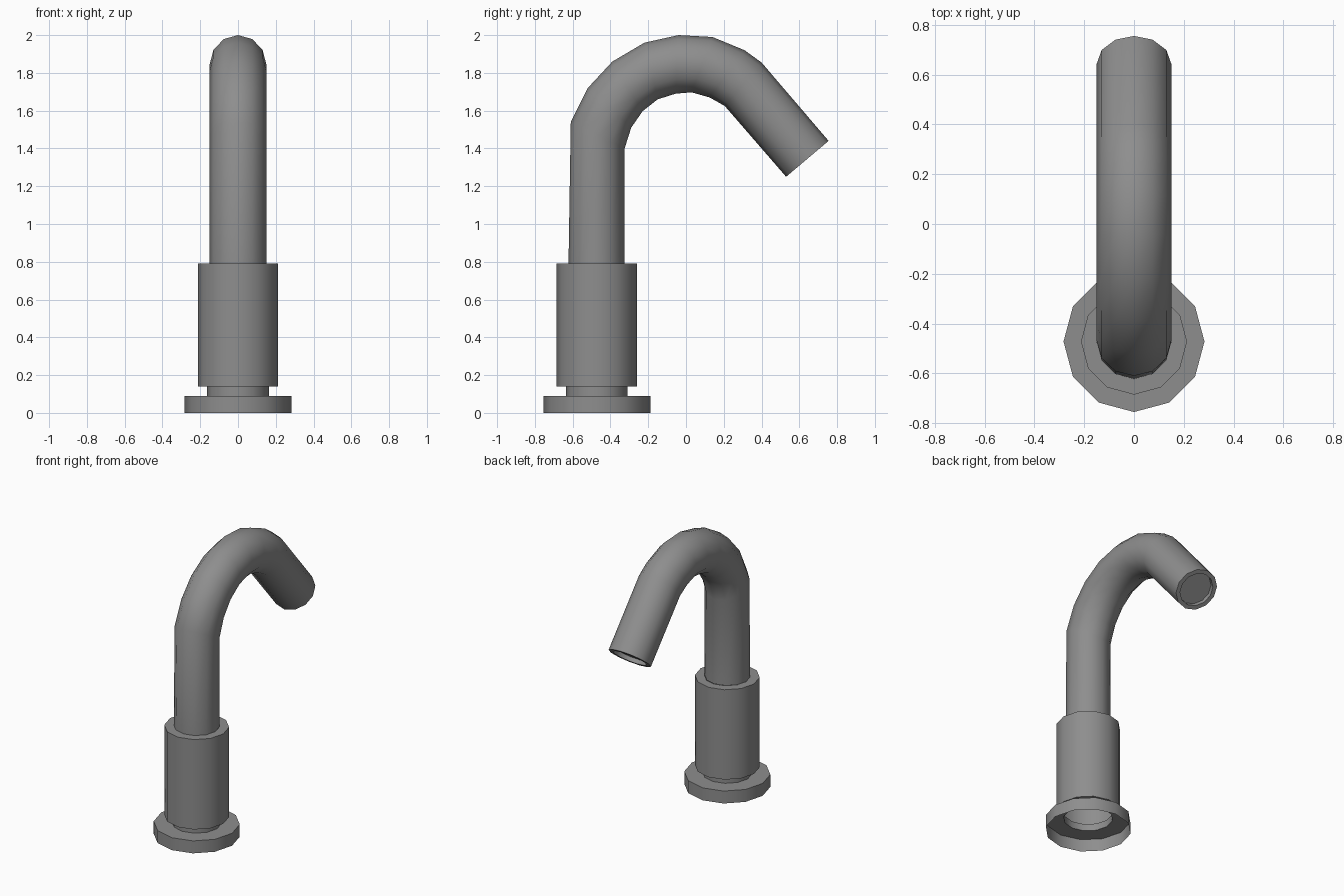
import bpy, bmesh, math
from mathutils import Vector

if "Cube" in bpy.data.objects:
    bpy.data.objects.remove(bpy.data.objects["Cube"])

SIDES = 12
BASE_Y = -0.472

metal = bpy.data.materials.new("grey metal")
metal.diffuse_color = (0.27, 0.27, 0.27, 1)
metal.use_nodes = True
metal.node_tree.nodes["Principled BSDF"].inputs["Base Color"].default_value = metal.diffuse_color


def loft(name, rings, cap_end=False):
    """Skin a list of rings (each a list of points) into one object."""
    bm = bmesh.new()
    loops = [[bm.verts.new(p) for p in ring] for ring in rings]
    for a, b in zip(loops, loops[1:]):
        for i in range(SIDES):
            j = (i + 1) % SIDES
            bm.faces.new((a[i], a[j], b[j], b[i]))
    if cap_end:
        bm.faces.new(loops[-1])
    bmesh.ops.recalc_face_normals(bm, faces=bm.faces)
    mesh = bpy.data.meshes.new(name)
    bm.to_mesh(mesh)
    bm.free()
    mesh.materials.append(metal)
    ob = bpy.data.objects.new(name, mesh)
    bpy.context.collection.objects.link(ob)
    bpy.ops.object.select_all(action='DESELECT')
    ob.select_set(True)
    bpy.context.view_layer.objects.active = ob
    bpy.ops.object.shade_smooth_by_angle(angle=math.radians(40))
    return ob


def ring(centre, half, rx):
    """Ring spanned by the in-plane half vector and the x axis."""
    pts = []
    for i in range(SIDES):
        t = 2 * math.pi * i / SIDES
        pts.append(centre + half * math.cos(t) + Vector((rx * math.sin(t), 0, 0)))
    return pts


# Base: hollow flange, neck and body, open underneath
profile = [(0.283, 0), (0.283, 0.09), (0.163, 0.09), (0.163, 0.14),
           (0.213, 0.14), (0.213, 0.79), (0.15, 0.79)]
loft("base_body", [ring(Vector((0, BASE_Y, z)), Vector((0, -r, 0)), r)
                   for r, z in profile])

# Spout: each ring given by its outer and inner (y, z) points
sections = [
    (-0.622, 0.79, -0.325, 0.79),
    (-0.61, 1.54, -0.325, 1.40),
    (-0.52, 1.72, -0.29, 1.51),
    (-0.39, 1.86, -0.23, 1.597),
    (-0.22, 1.96, -0.15, 1.66),
    (-0.04, 2.00, -0.055, 1.69),
    (0.14, 1.99, 0.03, 1.697),
    (0.31, 1.92, 0.125, 1.67),
    (0.40, 1.855, 0.205, 1.625),
    (0.755, 1.44, 0.53, 1.25),
]
rings = []
for oy, oz, iy, iz in sections:
    outer, inner = Vector((0, oy, oz)), Vector((0, iy, iz))
    centre, half = (outer + inner) / 2, (outer - inner) / 2
    rings.append(ring(centre, half, 0.15))

# Spout mouth: rim and shallow recessed cap
back = Vector((0, -half.z, half.y)).normalized() * 0.03
rings.append(ring(centre, half * 0.8, 0.12))
rings.append(ring(centre + back, half * 0.8, 0.12))
loft("spout", rings, cap_end=True)
